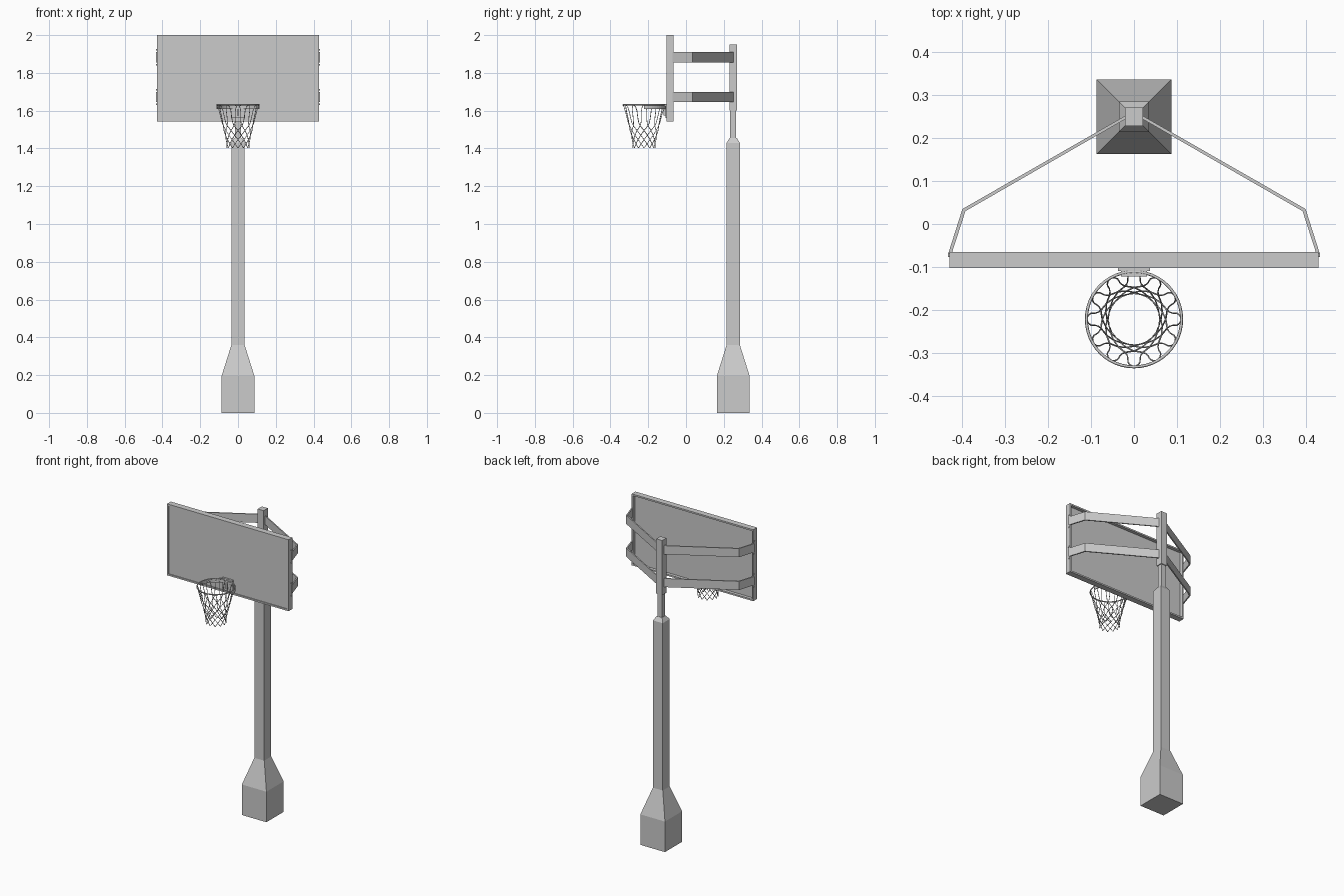
import bpy, bmesh
from math import sin, cos, pi, radians

if "Cube" in bpy.data.objects:
    bpy.data.objects.remove(bpy.data.objects["Cube"])

HOOP_Y, RIM_R, RIM_Z = -0.222, 0.111, 1.631
POLE_Y = 0.25


def finish(bm, name):
    bmesh.ops.recalc_face_normals(bm, faces=bm.faces)
    me = bpy.data.meshes.new(name)
    bm.to_mesh(me)
    bm.free()
    ob = bpy.data.objects.new(name, me)
    bpy.context.collection.objects.link(ob)
    return ob


def box(name, x0, x1, y0, y1, z0, z1):
    bm = bmesh.new()
    bmesh.ops.create_cube(bm, size=1)
    for v in bm.verts:
        v.co = ((x0 + x1) / 2 + v.co.x * (x1 - x0),
                (y0 + y1) / 2 + v.co.y * (y1 - y0),
                (z0 + z1) / 2 + v.co.z * (z1 - z0))
    return finish(bm, name)


def square_loft(name, sections):
    """Square column through (half width, z) sections."""
    bm = bmesh.new()
    rings = [[bm.verts.new((sx * h, POLE_Y + sy * h, z))
              for sx, sy in ((-1, -1), (1, -1), (1, 1), (-1, 1))]
             for h, z in sections]
    for a, b in zip(rings, rings[1:]):
        for i in range(4):
            j = (i + 1) % 4
            bm.faces.new((a[i], a[j], b[j], b[i]))
    bm.faces.new(rings[0])
    bm.faces.new(rings[-1])
    return finish(bm, name)


def prism(name, outline, z0, z1):
    """Strip between two parallel xy paths, extruded upward."""
    bm = bmesh.new()
    rows = [[bm.verts.new((x, y, z)) for (x, y) in side]
            for side, z in ((outline[0], z0), (outline[1], z0),
                            (outline[1], z1), (outline[0], z1))]
    for a, b in zip(rows, rows[1:] + rows[:1]):
        for i in range(len(a) - 1):
            bm.faces.new((a[i], a[i + 1], b[i + 1], b[i]))
    bm.faces.new([r[0] for r in rows])
    bm.faces.new([r[-1] for r in rows])
    return finish(bm, name)


def wires(name, paths, radius, cyclic=False, res=0):
    cu = bpy.data.curves.new(name, 'CURVE')
    cu.dimensions = '3D'
    cu.bevel_depth = radius
    cu.bevel_resolution = res
    cu.use_fill_caps = not cyclic
    for pts in paths:
        sp = cu.splines.new('POLY')
        sp.points.add(len(pts) - 1)
        for p, co in zip(sp.points, pts):
            p.co = (*co, 1)
        sp.use_cyclic_u = cyclic
    ob = bpy.data.objects.new(name, cu)
    bpy.context.collection.objects.link(ob)
    return ob


def around(r, deg, z):
    return (r * cos(radians(deg)), HOOP_Y + r * sin(radians(deg)), z)


# Post: padded base and main column, slim telescoping tube, top sleeve
square_loft("post", [(0.087, 0), (0.087, 0.195), (0.035, 0.36),
                     (0.035, 1.43), (0.019, 1.455)])
square_loft("inner_tube", [(0.016, 1.44), (0.016, 1.61)])
square_loft("top_sleeve", [(0.021, 1.6), (0.021, 1.95)])

# Backboard: recessed panel inside a rectangular frame
box("backboard_panel", -0.422, 0.422, -0.097, -0.085, 1.553, 1.992)
Y0, Y1, W = -0.103, -0.065, 0.01
box("frame_top", -0.43, 0.43, Y0, Y1, 2 - W, 2.0)
box("frame_bottom", -0.43, 0.43, Y0, Y1, 1.543, 1.543 + W)
for s, side in ((-1, "left"), (1, "right")):
    xs = sorted((s * 0.43, s * (0.43 - W)))
    box("frame_" + side, *xs, Y0, Y1, 1.543 + W, 2 - W)

    # Bent flat support arms and the bolts at their ends
    for level, z0 in (("lower", 1.645), ("upper", 1.855)):
        outer = [(0.434, -0.072), (0.400, 0.035), (0.021, 0.252)]
        inner = [(0.426, -0.072), (0.393, 0.030), (0.021, 0.244)]
        prism(f"arm_{level}_{side}",
              [[(s * x, y) for x, y in p] for p in (outer, inner)],
              z0, z0 + 0.055)
        for n, dz in enumerate((-0.012, 0.067)):
            bx = sorted((s * 0.428, s * 0.434))
            box(f"bolt_{level}_{side}_{n}", *bx, -0.077, -0.069,
                z0 + dz - 0.004, z0 + dz + 0.004)

# Hoop rim
wires("rim", [[around(RIM_R, i * 7.5, RIM_Z) for i in range(48)]],
      0.0035, True, 1)

# Half-round reinforcing band under the back of the rim
band = [[around(r, i * 7.5, 0)[:2] for i in range(25)]
        for r in (RIM_R + 0.002, RIM_R - 0.002)]
prism("rim_band", band, 1.608, 1.632)

# Bracket joining the rim to the board
box("bracket_plate", -0.037, 0.037, -0.109, -0.096, 1.56, 1.635)
box("bracket_top", -0.03, 0.03, -0.122, -0.103, 1.626, 1.633)
box("bracket_web", -0.006, 0.006, -0.118, -0.103, 1.575, 1.626)

# Net: long loops at the rim, then crossing strands forming diamonds
profile = [(0.111, 1.630, 0), (0.107, 1.622, 5), (0.101, 1.60, 8),
           (0.091, 1.56, 9), (0.085, 1.535, 11), (0.080, 1.52, 15),
           (0.074, 1.495, 30), (0.068, 1.47, 45), (0.063, 1.447, 60),
           (0.060, 1.424, 75), (0.060, 1.402, 90)]
strands = [[around(r, k * 30 + d * a, z) for r, z, a in profile]
           for k in range(12) for d in (-1, 1)]
wires("net", strands, 0.0019)
